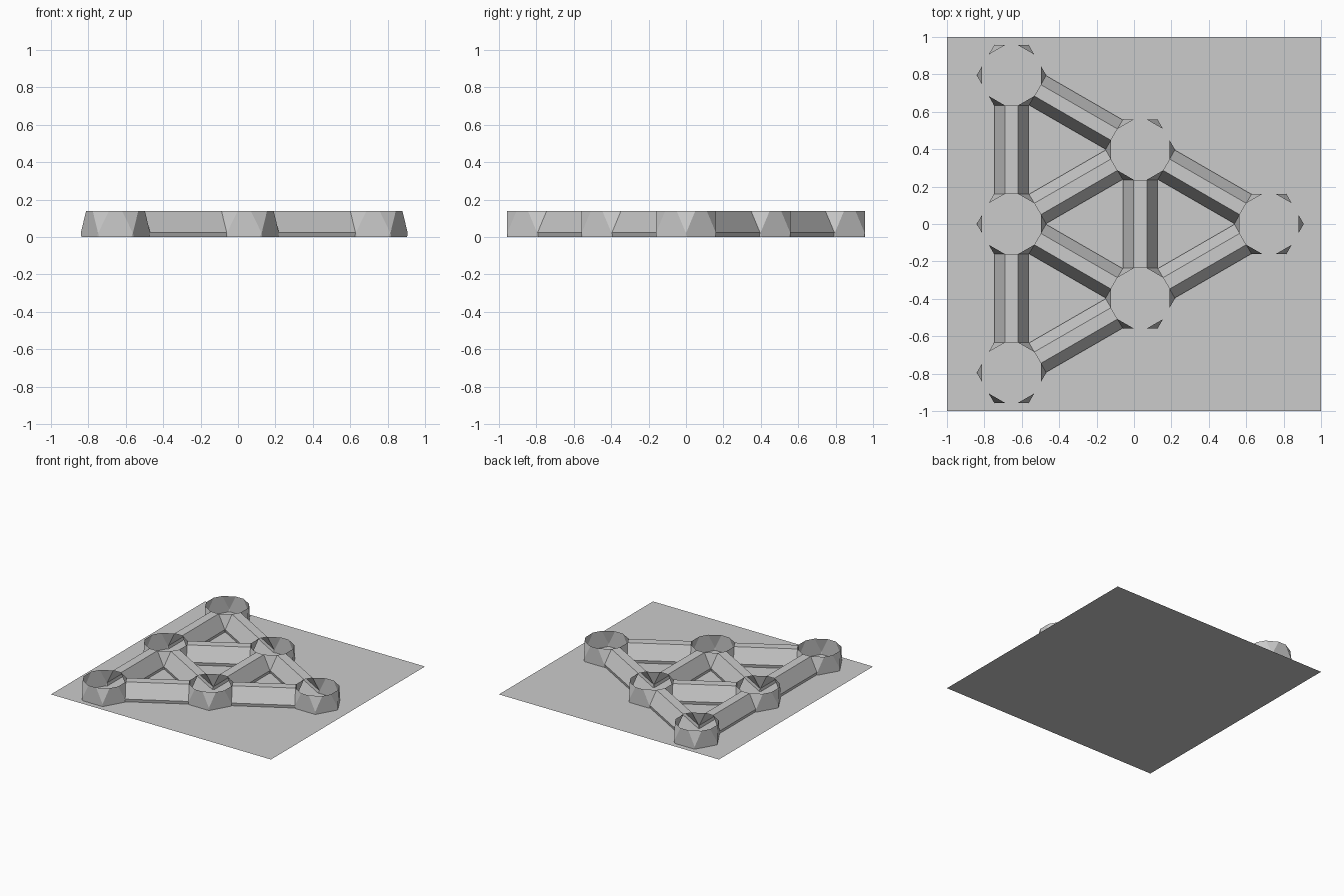
import bpy, bmesh
from math import radians, atan2, pi
from mathutils import Vector, Matrix

if "Cube" in bpy.data.objects:
    bpy.data.objects.remove(bpy.data.objects["Cube"])

SPACING = 0.795      # distance between neighbouring rooms
APOTHEM = 0.161      # room centre to flat side
# half width and height of the corridor arch, floor to roof
PROFILE = [(0.086, 0.0), (0.091, 0.024), (0.035, 0.14)]


def finish(bm, name):
    mesh = bpy.data.meshes.new(name)
    bm.to_mesh(mesh)
    bm.free()
    obj = bpy.data.objects.new(name, mesh)
    bpy.context.collection.objects.link(obj)
    return obj


def make_room(name, centre, open_dirs):
    """Roofless six-sided room; sides in open_dirs lead into corridors."""
    bm = bmesh.new()
    sides = []
    for k in range(6):
        turn = Matrix.Translation(centre) @ Matrix.Rotation(radians(30 + 60 * k), 4, 'Z')
        sides.append([[bm.verts.new(turn @ Vector((APOTHEM, s * w, z))) for w, z in PROFILE]
                      for s in (-1, 1)])
    for k in range(6):
        left, right = sides[k]
        nxt = sides[(k + 1) % 6][0]
        for i in range(2):
            if k not in open_dirs:
                bm.faces.new((left[i], right[i], right[i + 1], left[i + 1]))
            # tapered corner panel
            bm.faces.new((right[i], nxt[i], nxt[i + 1], right[i + 1]))
    return finish(bm, name)


def make_corridor(name, a, b):
    """Arched tube running from the wall of room a to the wall of room b."""
    bm = bmesh.new()
    d = b - a
    turn = Matrix.Translation(a) @ Matrix.Rotation(atan2(d.y, d.x), 4, 'Z')
    outline = [(-w, z) for w, z in PROFILE] + [(w, z) for w, z in reversed(PROFILE)]
    rings = [[bm.verts.new(turn @ Vector((x, y, z))) for y, z in outline]
             for x in (APOTHEM, d.length - APOTHEM)]
    for i in range(len(outline) - 1):
        bm.faces.new((rings[0][i], rings[0][i + 1], rings[1][i + 1], rings[1][i]))
    bmesh.ops.reverse_faces(bm, faces=bm.faces[:])
    bm.normal_update()
    # roof must face upward
    roof = max(bm.faces, key=lambda f: f.calc_center_median().z)
    if roof.normal.z < 0:
        bmesh.ops.reverse_faces(bm, faces=bm.faces[:])
    return finish(bm, name)


# ground sheet
bpy.ops.mesh.primitive_plane_add(size=2)
bpy.context.object.name = "ground_sheet"

# triangular layout of rooms: columns of 3, 2 and 1
rooms = []
for col in range(3):
    n = 3 - col
    for row in range(n):
        rooms.append(Vector((-0.655 + col * SPACING * 0.866,
                             (row - (n - 1) / 2) * SPACING, 0)))

# corridors between all neighbours
openings = [set() for _ in rooms]
for i, a in enumerate(rooms):
    for j, b in enumerate(rooms):
        d = b - a
        if i != j and d.length < SPACING * 1.1:
            openings[i].add(round((atan2(d.y, d.x) - pi / 6) / (pi / 3)) % 6)
            if i < j:
                make_corridor(f"corridor_{i}_{j}", a, b)

# rooms
for i, c in enumerate(rooms):
    make_room(f"room_{i}", c, openings[i])
